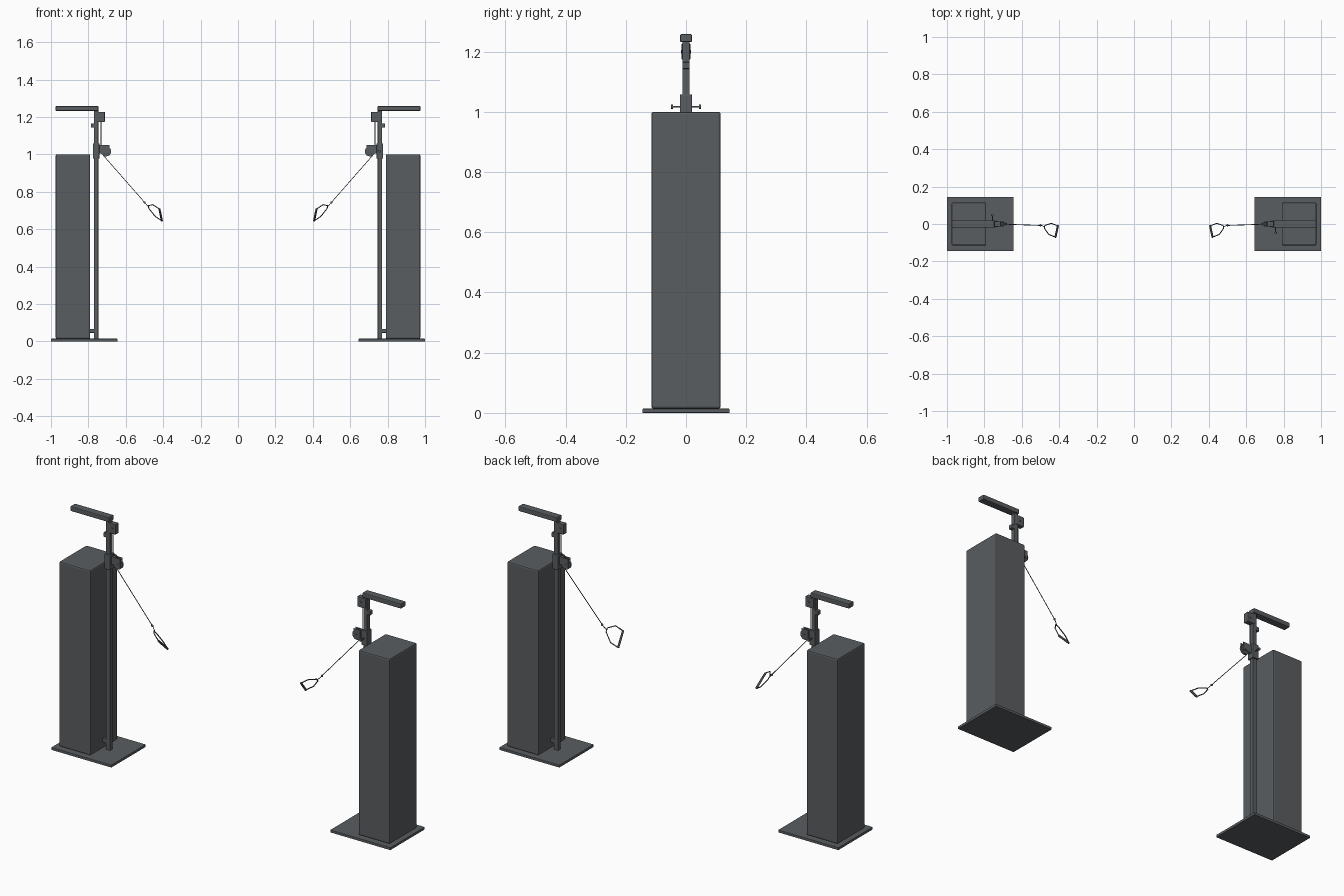
import bpy, math
from mathutils import Vector

if "Cube" in bpy.data.objects:
    bpy.data.objects.remove(bpy.data.objects["Cube"])

steel = bpy.data.materials.new("dark_grey")
steel.diffuse_color = (0.10, 0.11, 0.117, 1)
steel.use_nodes = True
steel.node_tree.nodes["Principled BSDF"].inputs["Base Color"].default_value = steel.diffuse_color


def finish(o, name):
    o.name = name
    o.data.materials.append(steel)
    return o


def box(name, s, x, y, z, bevel=0.002):
    """Box from (min, max) ranges; s flips it to the left or right tower."""
    lo, hi = Vector((x[0], y[0], z[0])), Vector((x[1], y[1], z[1]))
    c = (lo + hi) / 2
    bpy.ops.mesh.primitive_cube_add(size=1, location=(s * c.x, s * c.y, c.z))
    o = bpy.context.object
    o.scale = hi - lo
    bpy.ops.object.transform_apply(location=False, rotation=False, scale=True)
    if bevel:
        m = o.modifiers.new("edge", "BEVEL")
        m.width, m.segments = bevel, 2
    return finish(o, name)


def rod(name, a, b, r, n=16):
    """Cylinder between two points."""
    a, b = Vector(a), Vector(b)
    bpy.ops.mesh.primitive_cylinder_add(radius=r, depth=(b - a).length,
                                        vertices=n, location=(a + b) / 2)
    o = bpy.context.object
    o.rotation_euler = (b - a).to_track_quat('Z', 'Y').to_euler()
    bpy.ops.object.shade_smooth_by_angle()
    return finish(o, name)


def tube(name, pts, r):
    """Round tube along a path."""
    c = bpy.data.curves.new(name, 'CURVE')
    c.dimensions = '3D'
    c.bevel_depth, c.bevel_resolution, c.use_fill_caps = r, 1, True
    sp = c.splines.new('POLY')
    sp.points.add(len(pts) - 1)
    for p, q in zip(sp.points, pts):
        p.co = (*q, 1)
    o = bpy.data.objects.new(name, c)
    bpy.context.collection.objects.link(o)
    bpy.ops.object.select_all(action='DESELECT')
    o.select_set(True)
    bpy.context.view_layer.objects.active = o
    bpy.ops.object.convert(target='MESH')
    bpy.ops.object.shade_smooth_by_angle()
    return finish(bpy.context.object, name)


for side, s in (("left", -1), ("right", 1)):
    # base, weight cabinet and upright
    box(side + "_base_plate", s, (0.645, 1.0), (-0.145, 0.145), (0, 0.014))
    box(side + "_weight_cabinet", s, (0.79, 0.975), (-0.115, 0.115), (0.014, 1.0), 0.007)
    box(side + "_upright", s, (0.747, 0.77), (-0.012, 0.012), (0.012, 1.24))
    box(side + "_top_arm", s, (0.747, 0.975), (-0.02, 0.02), (1.232, 1.258), 0.004)
    box(side + "_lower_bracket", s, (0.768, 0.792), (-0.012, 0.012), (0.046, 0.066))
    box(side + "_upper_stop", s, (0.768, 0.787), (-0.012, 0.012), (1.143, 1.165))

    # upper pulley housing with axle
    box(side + "_upper_pulley_housing", s, (0.712, 0.763), (-0.0145, 0.0145), (1.173, 1.227), 0.003)
    rod(side + "_upper_axle", (s * 0.732, -0.017, 1.2), (s * 0.732, 0.017, 1.2), 0.006)

    # sliding carriage with locking pin
    box(side + "_carriage", s, (0.741, 0.776), (-0.02, 0.02), (0.978, 1.058), 0.003)
    rod(side + "_lock_pin", (s * 0.757, 0, 1.017), (s * 0.757, -s * 0.045, 1.017), 0.003)
    rod(side + "_lock_knob", (s * 0.757, -s * 0.043, 1.017), (s * 0.757, -s * 0.05, 1.017), 0.007)

    # swivel pulley on the carriage
    box(side + "_swivel_arm", s, (0.715, 0.743), (-0.007, 0.007), (1.005, 1.05))
    rod(side + "_pulley_wheel", (s * 0.705, -0.006, 1.016), (s * 0.705, 0.006, 1.016), 0.027, 24)
    for y in (-0.009, 0.009):
        box(side + "_pulley_cheek", 1, sorted((s * 0.687, s * 0.727)),
            (y - 0.002, y + 0.002), (1.005, 1.049), 0.001)
    rod(side + "_pulley_axle", (s * 0.705, -0.014, 1.016), (s * 0.705, 0.014, 1.016), 0.006)

    # cable and stop ball
    tube(side + "_vertical_cable", [(s * 0.733, 0, 1.18), (s * 0.733, 0, 1.03)], 0.002)
    apex = Vector((s * 0.478, -0.015, 0.718))
    tube(side + "_pull_cable", [(s * 0.725, 0, 1.0), (s * 0.495, -0.008, 0.738), apex], 0.002)
    bpy.ops.mesh.primitive_uv_sphere_add(segments=12, ring_count=8, radius=0.006,
                                         location=(s * 0.5, -0.007, 0.743))
    bpy.ops.object.shade_smooth_by_angle()
    finish(bpy.context.object, side + "_cable_stop")

    # stirrup handle: grip bar and bent strap
    p = Vector((s * 0.42, -0.07, 0.708))
    q = Vector((s * 0.407, -0.01, 0.645))
    back = apex - (p + q) / 2
    strap = [p, p + back * 0.55, apex + (p - q) * 0.12,
             apex + (q - p) * 0.12, q + back * 0.55, q]
    tube(side + "_handle_strap", strap, 0.0028)
    rod(side + "_handle_grip", p, q, 0.0055, 12)
